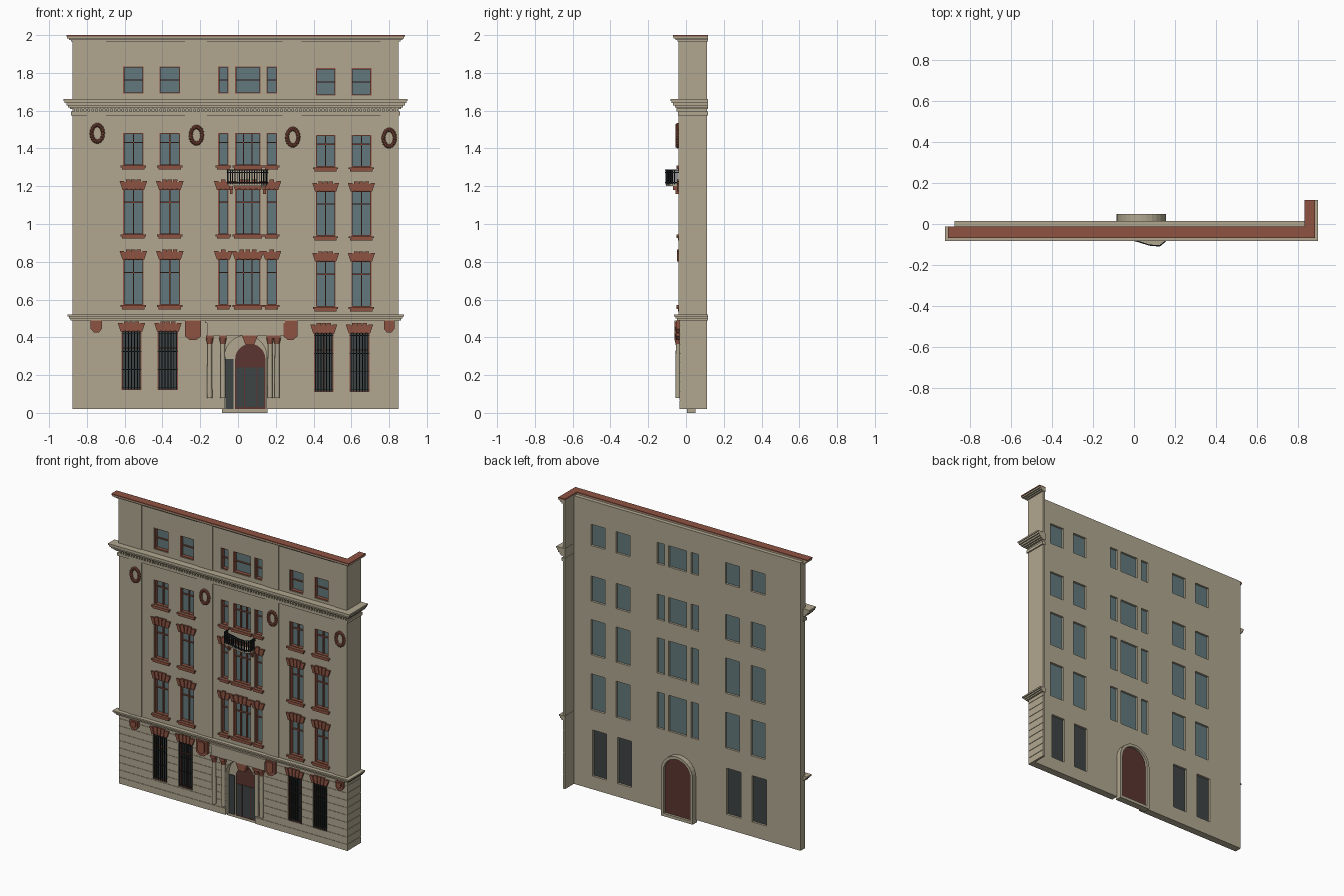
import bpy, bmesh, math
from mathutils import Vector, Matrix

cube = bpy.data.objects.get("Cube")
if cube:
    bpy.data.objects.remove(cube, do_unlink=True)


def material(name, r, g, b):
    m = bpy.data.materials.new(name)
    m.use_nodes = True
    m.diffuse_color = (r, g, b, 1)
    m.node_tree.nodes["Principled BSDF"].inputs["Base Color"].default_value = (r, g, b, 1)
    return m


STONE = material("stone", 0.44, 0.39, 0.28)
RED = material("red_terracotta", 0.27, 0.087, 0.055)
GLASS = material("window_glass", 0.125, 0.19, 0.205)
DARK = material("dark_glass", 0.048, 0.058, 0.058)
IRON = material("black_iron", 0.013, 0.016, 0.018)
DOOR = material("door_red", 0.105, 0.035, 0.03)


def box(bm, x0, x1, y0, y1, z0, z1):
    size = Matrix.Diagonal((x1 - x0, y1 - y0, z1 - z0, 1))
    mid = Matrix.Translation(((x0 + x1) / 2, (y0 + y1) / 2, (z0 + z1) / 2))
    bmesh.ops.create_cube(bm, size=1, matrix=mid @ size)


def prism(bm, pts, y0, y1):
    """Extrude an (x, z) outline along y."""
    face = bm.faces.new([bm.verts.new((x, y0, z)) for x, z in pts])
    new = bmesh.ops.extrude_face_region(bm, geom=[face])["geom"]
    verts = [v for v in new if isinstance(v, bmesh.types.BMVert)]
    bmesh.ops.translate(bm, verts=verts, vec=(0, y1 - y0, 0))


def finish(name, bm, mat, smooth=False):
    bmesh.ops.recalc_face_normals(bm, faces=bm.faces[:])
    me = bpy.data.meshes.new(name)
    bm.to_mesh(me)
    bm.free()
    me.materials.append(mat)
    ob = bpy.data.objects.new(name, me)
    bpy.context.collection.objects.link(ob)
    if smooth:
        bpy.ops.object.select_all(action='DESELECT')
        ob.select_set(True)
        bpy.context.view_layer.objects.active = ob
        bpy.ops.object.shade_smooth_by_angle()
    return ob


def cut(ob, bm):
    """Subtract a set of solids and apply the result."""
    tool = finish("cutter", bm, STONE)
    tool.hide_render = True
    mod = ob.modifiers.new("cut", 'BOOLEAN')
    mod.operation, mod.solver, mod.object = 'DIFFERENCE', 'EXACT', tool
    bpy.ops.object.select_all(action='DESELECT')
    ob.select_set(True)
    bpy.context.view_layer.objects.active = ob
    bpy.ops.object.modifier_apply(modifier=mod.name)
    bpy.data.objects.remove(tool, do_unlink=True)


def arch(x0, x1, z0, z1, n=14):
    r = (x1 - x0) / 2
    rise = min(r, z1 - z0)
    angles = [math.pi * i / n for i in range(n + 1)]
    top = [((x0 + x1) / 2 + r * math.cos(a), z1 - rise + rise * math.sin(a)) for a in angles]
    return [(x0, z0), (x1, z0)] + top


LEFT, RIGHT, FRONT, BACK, END = -0.875, 0.85, -0.035, 0.015, 0.112

# window layout: outer bays and the three-part centre bay
outer = [(-0.608, -0.5), (-0.415, -0.307), (0.412, 0.516), (0.6, 0.706)]
centre = [(-0.105, -0.05), (-0.015, 0.12), (0.15, 0.207)]
rows = {"ground": (0.12, 0.435), "first": (0.57, 0.815), "second": (0.945, 1.185),
        "third": (1.31, 1.482), "attic": (1.69, 1.835)}
windows = []
for row, (z0, z1) in rows.items():
    for x0, x1 in outer + ([] if row == "ground" else centre):
        dz = -0.01 if x0 > 0.3 else 0
        dx = -0.01 if row == "ground" else 0
        windows.append((row, x0 + dx, x1 + dx, z0 + dz, z1 + dz))

# facade wall and short return wall
bm = bmesh.new()
box(bm, LEFT, RIGHT, FRONT, BACK, 0.02, 1.985)
wall = finish("facade_wall", bm, STONE)
bm = bmesh.new()
box(bm, RIGHT - 0.015, RIGHT, BACK, END, 0.02, 1.985)
side = finish("return_wall", bm, STONE)

holes = bmesh.new()
for _, x0, x1, z0, z1 in windows:
    box(holes, x0, x1, -0.2, 0.2, z0, z1)
prism(holes, arch(-0.07, 0.152, 0.01, 0.41), -0.2, 0.2)
cut(wall, holes)

# rusticated joints around the ground floor
for ob in (wall, side):
    joints = bmesh.new()
    for i in range(9):
        z = 0.063 + i * 0.05
        box(joints, LEFT - 0.1, RIGHT + 0.1, FRONT - 0.1, FRONT + 0.003, z, z + 0.003)
        box(joints, RIGHT - 0.003, RIGHT + 0.2, FRONT + 0.003, 0.3, z, z + 0.003)
    cut(ob, joints)

# window panes, frames, sills and lintels
panes, dark, frames = bmesh.new(), bmesh.new(), bmesh.new()
sills, lintels, bars = bmesh.new(), bmesh.new(), bmesh.new()
for row, x0, x1, z0, z1 in windows:
    w, h, c = x1 - x0, z1 - z0, (x0 + x1) / 2
    box(dark if row == "ground" else panes, x0, x1, -0.006, 0.0, z0, z1)
    t, fy = 0.006, (-0.03, -0.004)
    for a, b in ((x0, x0 + t), (x1 - t, x1)):
        box(frames, a, b, *fy, z0, z1)
    for a, b in ((z0, z0 + t), (z1 - t, z1)):
        box(frames, x0, x1, *fy, a, b)
    zt = z0 + h * (0.5 if row == "attic" else 0.71)
    box(frames, x0, x1, -0.016, -0.004, zt - 0.003, zt + 0.003)
    if w > 0.08 and row != "attic":
        stops = (1 / 3, 2 / 3) if w > 0.12 else (0.5,)
        for s in stops:
            box(frames, x0 + w * s - 0.003, x0 + w * s + 0.003, -0.016, -0.004, z0, z1)
    if row == "ground":
        for i in range(7):
            x = x0 + w * (i + 0.5) / 7
            box(bars, x - 0.0025, x + 0.0025, -0.034, -0.029, z0, z1)
        for s in (0.05, 0.35, 0.65, 0.95):
            box(bars, x0, x1, -0.034, -0.031, z0 + h * s - 0.002, z0 + h * s + 0.002)
    if row in ("first", "second", "third"):
        box(sills, x0 - 0.014, x1 + 0.014, FRONT - 0.014, FRONT + 0.01, z0 - 0.01, z0)
        box(sills, x0 - 0.006, x1 + 0.006, FRONT - 0.008, FRONT + 0.01, z0 - 0.022, z0 - 0.01)
    if row in ("ground", "first", "second"):
        # flared flat arch with projecting wedge stones
        bot, top, zl = w / 2 + 0.002, w / 2 + 0.017, z1 + 0.038
        prism(lintels, [(c - bot, z1), (c + bot, z1), (c + top, zl), (c - top, zl)],
              FRONT - 0.006, FRONT + 0.005)
        for s in ((-0.85, 0, 0.85) if w < 0.08 else (-0.86, -0.4, 0, 0.4, 0.86)):
            k, up = 0.009, zl + (0.012 if abs(s) < 0.5 else 0.004)
            prism(lintels, [(c + s * bot - k, z1 - 0.004), (c + s * bot + k, z1 - 0.004),
                            (c + s * top + k + 0.003, up), (c + s * top - k - 0.003, up)],
                  FRONT - 0.012, FRONT + 0.005)
finish("window_panes", panes, GLASS)
finish("ground_panes", dark, DARK)
finish("window_frames", frames, RED)
finish("window_sills", sills, RED)
finish("window_lintels", lintels, RED)
finish("window_bars", bars, IRON)


def band(bm, out, z0, z1):
    """Moulding course wrapping the front and the return wall."""
    box(bm, LEFT - out, RIGHT + out, FRONT - out, -0.012, z0, z1)
    box(bm, RIGHT - 0.017, RIGHT + out, -0.012, END + 0.004, z0, z1)


# cornices and string course
bm = bmesh.new()
for out, z0, z1 in ((0.008, 1.575, 1.595), (0.014, 1.61, 1.618), (0.024, 1.618, 1.628),
                    (0.034, 1.628, 1.64), (0.043, 1.64, 1.652), (0.048, 1.652, 1.662)):
    band(bm, out, z0, z1)
finish("main_cornice", bm, STONE)
bm = bmesh.new()
for out, z0, z1 in ((0.012, 0.49, 0.5), (0.02, 0.5, 0.51), (0.028, 0.51, 0.52)):
    band(bm, out, z0, z1)
finish("string_course", bm, STONE)
bm = bmesh.new()
for out, z0, z1 in ((0.01, 1.966, 1.974), (0.02, 1.974, 1.982), (0.03, 1.982, 1.992)):
    band(bm, out, z0, z1)
finish("roof_cornice", bm, STONE)
bm = bmesh.new()
band(bm, 0.033, 1.992, 2.0)
finish("roof_cap", bm, RED)
bm = bmesh.new()
for i in range(86):
    x = LEFT + 0.01 + i * 0.02
    box(bm, x, x + 0.011, FRONT - 0.014, FRONT + 0.005, 1.595, 1.61)
finish("dentils", bm, STONE)

# pilasters and attic piers
bm = bmesh.new()
for x0, x1 in ((-0.8, -0.7), (-0.28, -0.165), (0.235, 0.335), (0.755, 0.849)):
    box(bm, x0, x1, FRONT - 0.005, FRONT + 0.005, 0.52, 1.575)
    edge = LEFT + 0.001 if x0 < -0.5 else x0
    box(bm, edge, x1, FRONT - 0.005, FRONT + 0.005, 1.662, 1.966)
finish("pilasters", bm, STONE)

# wreaths on the pilasters
bm = bmesh.new()
for x, z in ((-0.745, 1.48), (-0.22, 1.47), (0.29, 1.46), (0.8, 1.455)):
    for i in range(18):
        a = i * math.tau / 18
        pos = Vector((x + 0.03 * math.cos(a), FRONT - 0.009, z + 0.044 * math.sin(a)))
        bmesh.ops.create_icosphere(bm, subdivisions=1, radius=0.0125, matrix=Matrix.Translation(pos))
finish("wreaths", bm, RED)

# shields under the string course
bm = bmesh.new()
for x, w, z0 in ((-0.75, 0.03, 0.425), (-0.238, 0.042, 0.385),
                 (0.278, 0.038, 0.387), (0.8, 0.028, 0.425)):
    prism(bm, [(x - w, 0.49), (x - w, z0 + 0.02), (x - w * 0.4, z0), (x + w * 0.4, z0),
               (x + w, z0 + 0.02), (x + w, 0.49)], FRONT - 0.018, FRONT + 0.005)
    prism(bm, [(x - w * 0.6, 0.48), (x - w * 0.6, z0 + 0.03), (x, z0 + 0.012),
               (x + w * 0.6, z0 + 0.03), (x + w * 0.6, 0.48)], FRONT - 0.025, FRONT)
finish("shields", bm, RED)

# entrance: entablature, columns, capitals and keystone
bm = bmesh.new()
box(bm, -0.165, 0.24, -0.055, FRONT + 0.005, 0.41, 0.475)
box(bm, -0.175, 0.25, -0.06, FRONT + 0.005, 0.475, 0.49)
finish("portal_entablature", bm, STONE)
shafts, caps = bmesh.new(), bmesh.new()
for x in (-0.15, -0.08, 0.17, 0.207):
    bmesh.ops.create_cone(shafts, cap_ends=True, segments=16, radius1=0.014, radius2=0.012,
                          depth=0.29, matrix=Matrix.Translation((x, -0.042, 0.225)))
    bmesh.ops.create_cone(caps, cap_ends=True, segments=16, radius1=0.013, radius2=0.02,
                          depth=0.03, matrix=Matrix.Translation((x, -0.042, 0.38)))
    box(caps, x - 0.019, x + 0.019, -0.06, FRONT, 0.395, 0.41)
finish("portal_columns", shafts, STONE, smooth=True)
finish("portal_capitals", caps, RED, smooth=True)
bm = bmesh.new()
prism(bm, [(0.04, 0.36), (0.085, 0.36), (0.105, 0.41), (0.02, 0.41)], -0.055, FRONT + 0.01)
finish("portal_keystone", bm, RED)

# doorway surround behind the wall, inner wall and door leaves
bm = bmesh.new()
prism(bm, arch(-0.085, 0.155, 0.0, 0.43), BACK - 0.01, 0.05)
surround = finish("door_surround", bm, STONE)
bm = bmesh.new()
prism(bm, arch(-0.066, 0.136, 0.02, 0.411), 0.028, 0.1)
cut(surround, bm)
for name, mat, pts, y0, y1 in (
        ("door_back", DOOR, arch(-0.066, 0.136, 0.02, 0.411), 0.026, 0.034),
        ("door_arch", DOOR, arch(-0.015, 0.145, 0.02, 0.365), -0.002, 0.006),
        ("door_glass", DARK, [(-0.007, 0.03), (0.137, 0.03), (0.137, 0.24), (-0.007, 0.24)], -0.005, 0),
        ("side_panel", DARK, [(-0.065, 0.02), (-0.025, 0.02), (-0.025, 0.285), (-0.065, 0.285)], -0.002, 0.006)):
    bm = bmesh.new()
    prism(bm, pts, y0, y1)
    finish(name, bm, mat)
bm = bmesh.new()
for x in (0.035, 0.1):
    box(bm, x - 0.003, x + 0.003, -0.009, 0, 0.03, 0.24)
finish("door_mullions", bm, DOOR)

# bowed balcony with iron railing
path = [Vector(p) for p in ((-0.055, FRONT), (-0.052, -0.07), (0.02, -0.085), (0.075, -0.103),
                            (0.125, -0.107), (0.152, -0.085), (0.155, FRONT))]
bm = bmesh.new()
face = bm.faces.new([bm.verts.new((p.x, p.y, 1.2)) for p in path])
up = bmesh.ops.extrude_face_region(bm, geom=[face])["geom"]
bmesh.ops.translate(bm, verts=[v for v in up if isinstance(v, bmesh.types.BMVert)], vec=(0, 0, 0.014))
finish("balcony_floor", bm, STONE)
bm = bmesh.new()
for a, b in zip(path, path[1:]):
    d = b - a
    turn = Matrix.Rotation(math.atan2(d.y, d.x), 4, 'Z')
    for z in (1.22, 1.272, 1.285):
        mid = Matrix.Translation(((a.x + b.x) / 2, (a.y + b.y) / 2, z))
        bmesh.ops.create_cube(bm, size=1, matrix=mid @ turn @ Matrix.Diagonal((d.length + 0.004, 0.006, 0.006, 1)))
    n = max(2, round(d.length / 0.013))
    for i in range(n):
        p = a.lerp(b, i / n)
        box(bm, p.x - 0.0025, p.x + 0.0025, p.y - 0.0025, p.y + 0.0025, 1.21, 1.285)
finish("balcony_railing", bm, IRON)
bm = bmesh.new()
for x in (-0.035, 0.14):
    box(bm, x - 0.009, x + 0.009, -0.07, FRONT, 1.18, 1.2)
    box(bm, x - 0.007, x + 0.007, -0.055, FRONT, 1.16, 1.18)
finish("balcony_brackets", bm, RED)
